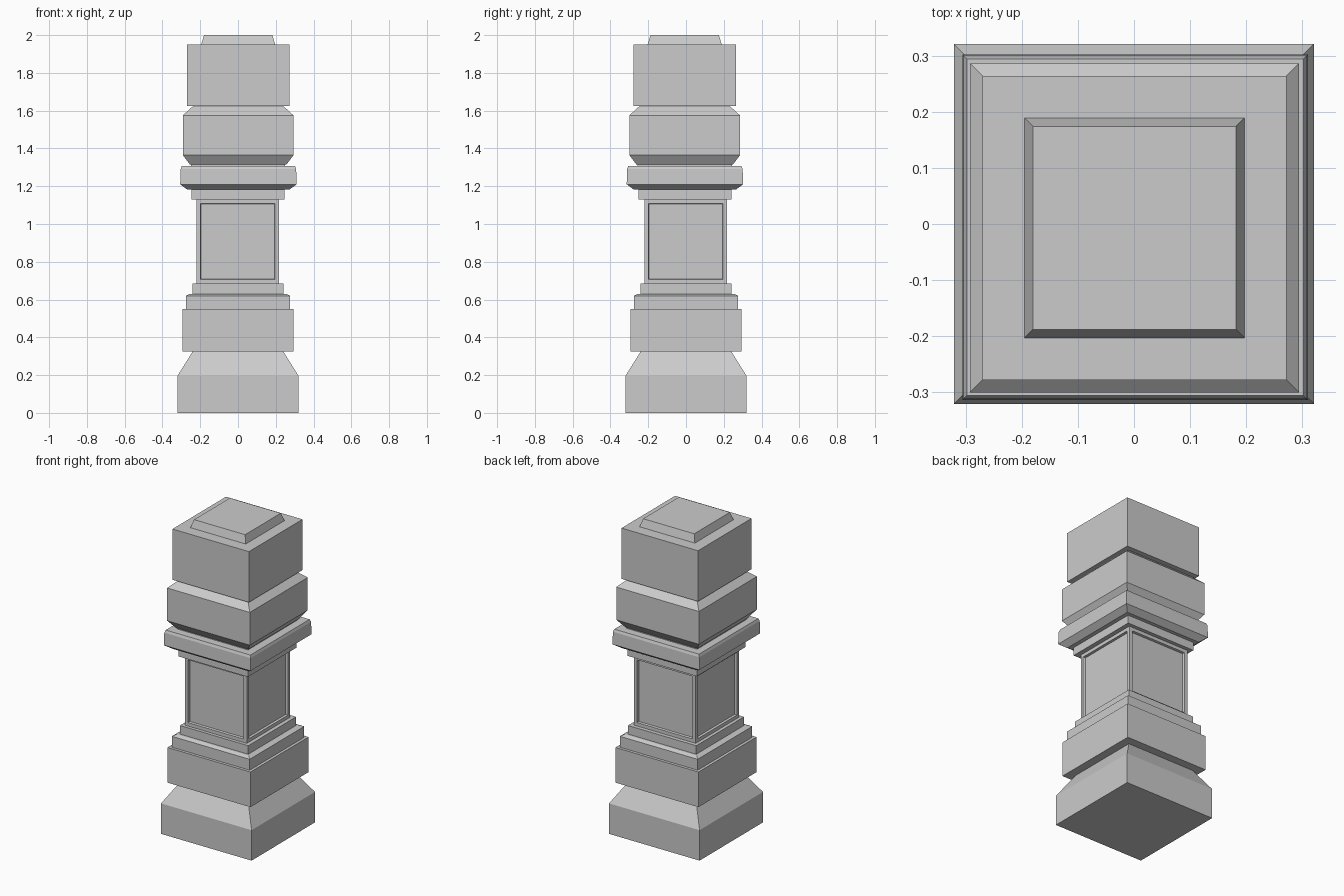
import bpy, bmesh

cube = bpy.data.objects.get("Cube")
if cube:
    bpy.data.objects.remove(cube, do_unlink=True)

# One stone colour for the whole pillar
stone = bpy.data.materials.new("grey_stone")
stone.use_nodes = True
colour = (0.6, 0.6, 0.6, 1)
stone.diffuse_color = colour
stone.node_tree.nodes["Principled BSDF"].inputs["Base Color"].default_value = colour


def square_part(name, centre, profile, panels=False):
    """Square block lofted through (half width, height) rings."""
    bm = bmesh.new()
    rings = []
    for half, z in profile:
        rings.append([bm.verts.new((centre[0] + sx * half, centre[1] + sy * half, z))
                      for sx, sy in ((-1, -1), (1, -1), (1, 1), (-1, 1))])
    bm.faces.new(rings[0][::-1])
    bm.faces.new(rings[-1])
    sides = []
    for low, high in zip(rings, rings[1:]):
        for i in range(4):
            j = (i + 1) % 4
            sides.append(bm.faces.new((low[i], low[j], high[j], high[i])))
    bm.normal_update()
    if panels:
        # Recessed panel with a narrow sloping edge on each side
        bmesh.ops.inset_individual(bm, faces=sides, thickness=0.031)
        bmesh.ops.inset_individual(bm, faces=sides, thickness=0.004, depth=-0.014)
    mesh = bpy.data.meshes.new(name)
    bm.to_mesh(mesh)
    bm.free()
    mesh.materials.append(stone)
    obj = bpy.data.objects.new(name, mesh)
    bpy.context.collection.objects.link(obj)
    return obj


# Lower pedestal
square_part("plinth", (0, 0), [(0.321, 0), (0.321, 0.195), (0.24, 0.325)])
square_part("pedestal_block", (0, 0), [(0.294, 0.325), (0.294, 0.55)])
square_part("pedestal_step", (0, 0), [(0.276, 0.55), (0.276, 0.62), (0.255, 0.63)])
square_part("shaft_base", (0, 0), [(0.242, 0.63), (0.242, 0.685)])

# Panelled shaft
square_part("shaft", (-0.002, -0.002), [(0.219, 0.685), (0.219, 1.13)], panels=True)

# Capital and upper blocks
square_part("shaft_collar", (0, -0.005), [(0.246, 1.13), (0.246, 1.185)])
square_part("capital_slab", (0.002, -0.006),
            [(0.27, 1.182), (0.308, 1.21), (0.306, 1.29), (0.3, 1.306)])
square_part("capital_neck", (0, -0.006), [(0.25, 1.3), (0.25, 1.32)])
square_part("upper_block", (0.001, -0.007),
            [(0.255, 1.314), (0.293, 1.365), (0.293, 1.575), (0.238, 1.625)])
square_part("top_block", (0.001, -0.007), [(0.271, 1.625), (0.271, 1.95)])
square_part("finial_cap", (0.001, -0.007), [(0.196, 1.95), (0.181, 2.0)])
